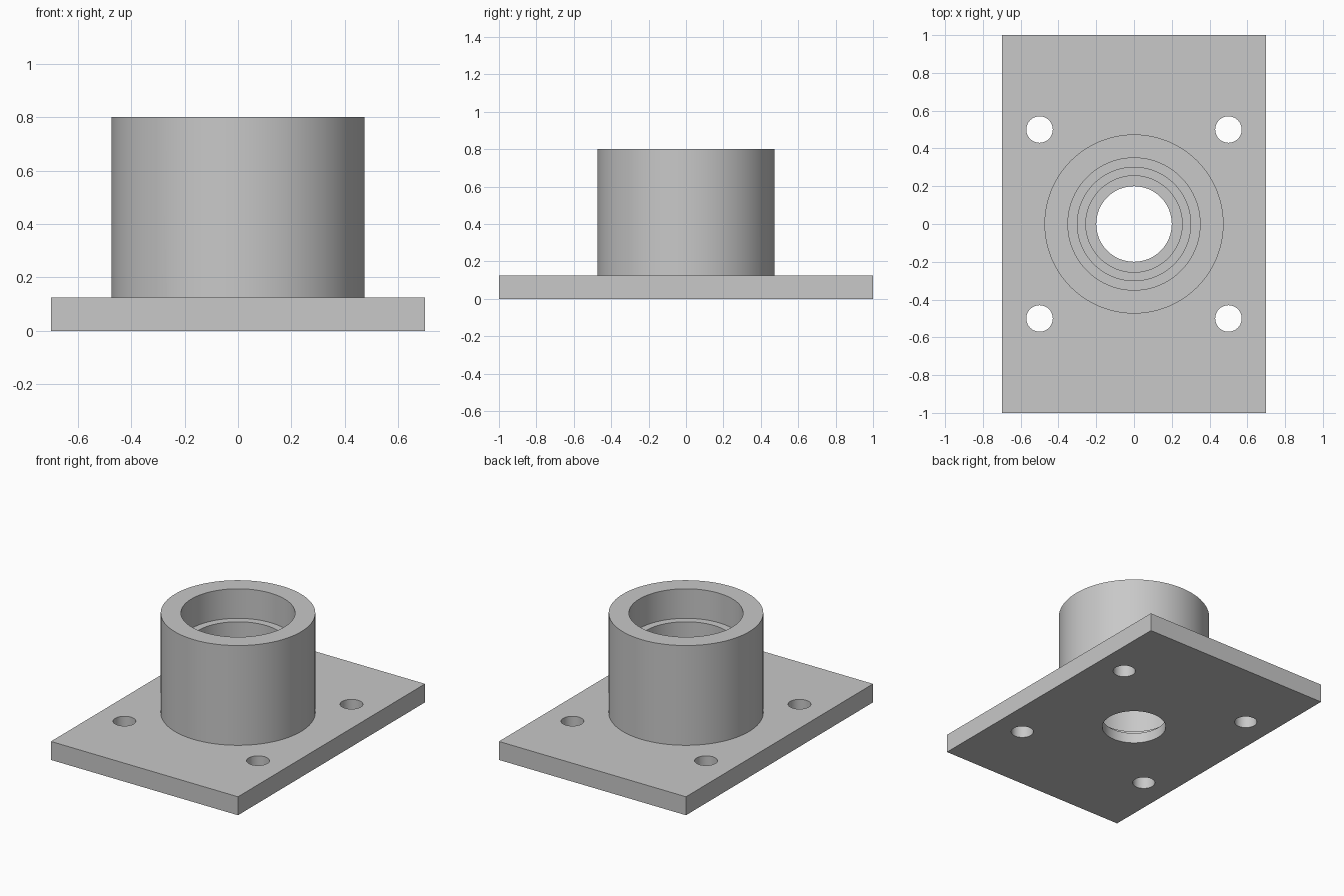
import bpy
import math

if "Cube" in bpy.data.objects:
    bpy.data.objects.remove(bpy.data.objects["Cube"], do_unlink=True)

SEGMENTS = 96
PLATE_TOP, HOUSING_TOP = 0.125, 0.8

steel = bpy.data.materials.new("plain_grey")
steel.use_nodes = True
grey = (0.58, 0.58, 0.58, 1)
steel.diffuse_color = grey
steel.node_tree.nodes["Principled BSDF"].inputs["Base Color"].default_value = grey


def cylinder(name, radius, bottom, top, x=0, y=0, sides=SEGMENTS):
    bpy.ops.mesh.primitive_cylinder_add(
        vertices=sides, radius=radius, depth=top - bottom,
        location=(x, y, (bottom + top) / 2))
    obj = bpy.context.object
    obj.name = name
    obj.data.materials.append(steel)
    return obj


def combine(target, tool, operation):
    mod = target.modifiers.new(operation.lower(), "BOOLEAN")
    mod.operation = operation
    mod.solver = "EXACT"
    mod.object = tool
    bpy.ops.object.select_all(action="DESELECT")
    bpy.context.view_layer.objects.active = target
    target.select_set(True)
    bpy.ops.object.modifier_apply(modifier=mod.name)
    bpy.data.objects.remove(tool, do_unlink=True)


# Rectangular base plate
bpy.ops.mesh.primitive_cube_add(size=1, location=(0, 0, PLATE_TOP / 2))
body = bpy.context.object
body.name = "flanged_housing"
body.scale = (1.4, 2, PLATE_TOP)
bpy.ops.object.transform_apply(location=True, rotation=False, scale=True)
body.data.materials.append(steel)

# Round housing standing on the plate
combine(body, cylinder("housing", 0.474, 0.05, HOUSING_TOP), "UNION")

# Stepped bore: through hole, two shoulders and a wide seat
for radius, floor in ((0.2, -0.1), (0.255, 0.07), (0.3, 0.115), (0.35, 0.6)):
    combine(body, cylinder("bore_cutter", radius, floor, 1), "DIFFERENCE")

# Four bolt holes
for x in (-0.5, 0.5):
    for y in (-0.5, 0.5):
        combine(body, cylinder("bolt_cutter", 0.07, -0.1, 0.3, x, y, 48),
                "DIFFERENCE")

# Smooth round walls, crisp rims
bpy.ops.object.select_all(action="DESELECT")
body.select_set(True)
bpy.context.view_layer.objects.active = body
bpy.ops.object.shade_smooth_by_angle(angle=math.radians(30))
